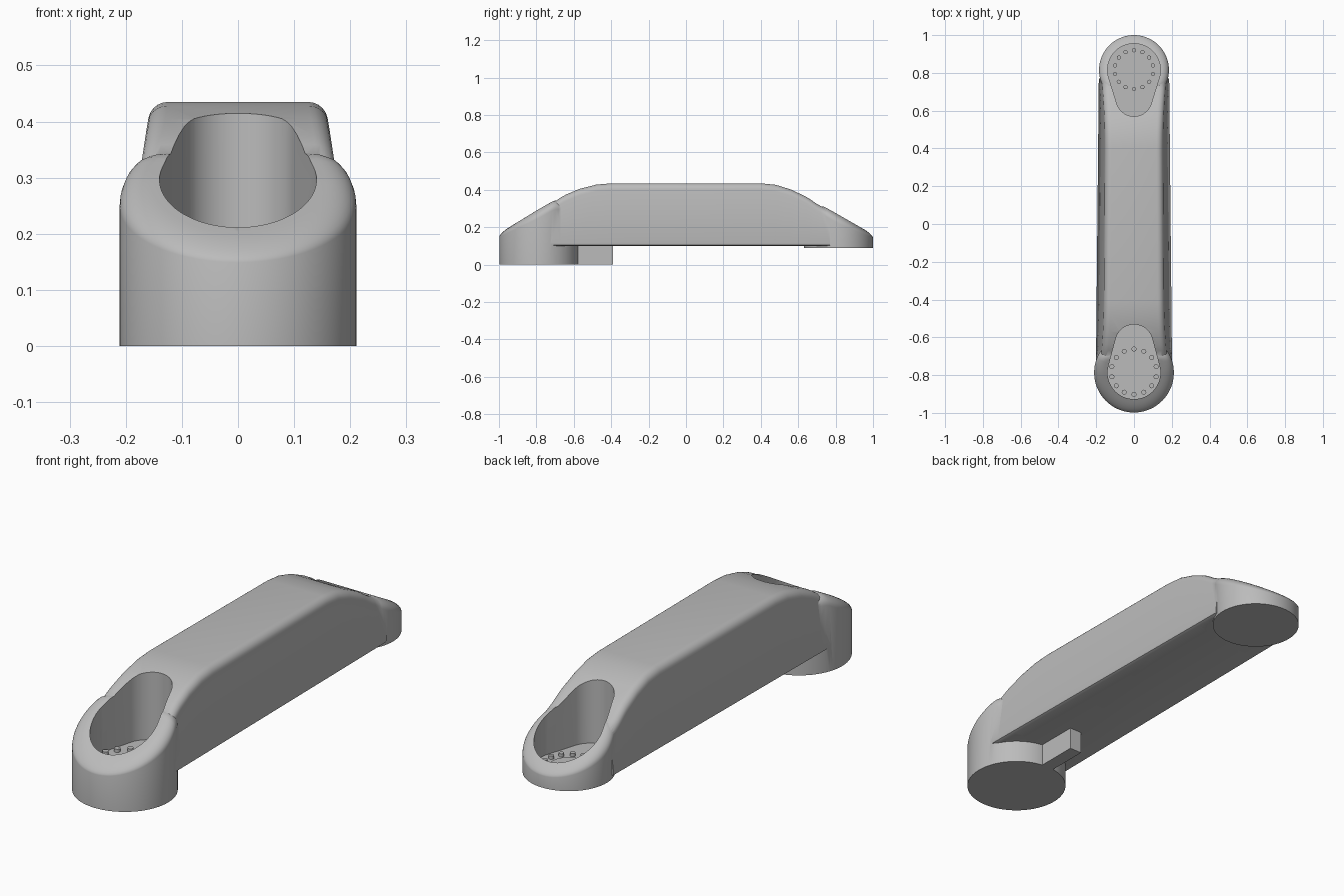
import bpy, bmesh, math
from mathutils import Vector

if "Cube" in bpy.data.objects:
    bpy.data.objects.remove(bpy.data.objects["Cube"])

grey = bpy.data.materials.new("satin grey")
grey.use_nodes = True
colour = (0.5, 0.5, 0.5, 1)
grey.diffuse_color = colour
grey.node_tree.nodes["Principled BSDF"].inputs["Base Color"].default_value = colour

FRONT, BACK = -0.787, 0.815
RIDGE = [(-1.0, 0.167), (-0.785, 0.298), (-0.67, 0.363), (-0.57, 0.405), (-0.48, 0.428),
         (-0.4, 0.435), (0.4, 0.435), (0.48, 0.427), (0.56, 0.402), (0.66, 0.355),
         (0.8, 0.277), (1.0, 0.162)]


def clamp(v):
    return max(0.0, min(1.0, v))


def ridge(y):
    """Height of the top surface along the arm."""
    for (y0, z0), (y1, z1) in zip(RIDGE, RIDGE[1:]):
        if y <= y1:
            return z0 + (z1 - z0) * (y - y0) / (y1 - y0)
    return RIDGE[-1][1]


def loft(name, rings):
    """Skin a row of equal closed rings and cap both ends."""
    bm = bmesh.new()
    loops = [[bm.verts.new(p) for p in ring] for ring in rings]
    n = len(loops[0])
    for a, b in zip(loops, loops[1:]):
        for i in range(n):
            j = (i + 1) % n
            bm.faces.new((a[i], a[j], b[j], b[i]))
    bm.faces.new(loops[0][::-1])
    bm.faces.new(loops[-1])
    bmesh.ops.recalc_face_normals(bm, faces=bm.faces)
    mesh = bpy.data.meshes.new(name)
    bm.to_mesh(mesh)
    bm.free()
    mesh.materials.append(grey)
    obj = bpy.data.objects.new(name, mesh)
    bpy.context.collection.objects.link(obj)
    return obj


def activate(obj):
    bpy.ops.object.select_all(action='DESELECT')
    obj.select_set(True)
    bpy.context.view_layer.objects.active = obj


def combine(target, tool, operation):
    activate(target)
    mod = target.modifiers.new(operation.title(), 'BOOLEAN')
    mod.operation, mod.solver, mod.object = operation, 'EXACT', tool
    bpy.ops.object.modifier_apply(modifier=mod.name)
    bpy.data.objects.remove(tool)


def smooth(obj):
    activate(obj)
    bpy.ops.object.shade_smooth_by_angle(angle=math.radians(32))


def circle(cy, r, z, n=72):
    return [(r * math.cos(math.tau * i / n), cy + r * math.sin(math.tau * i / n), z)
            for i in range(n)]


def hub(name, cy, radius, base):
    """Upright round end with a sloping top and rounded rim."""
    side = math.copysign(1, cy)

    def top(r, drop):
        ring = []
        for x, y, _ in circle(cy, r, 0):
            outward = clamp((y - cy) * side / r)
            inner = clamp(((cy - y) * side - 0.08) / 0.06)
            z = ridge(y) - drop * (1 - 0.6 * outward) - 0.03 * inner
            ring.append((x, y, z))
        return ring

    rings = [circle(cy, radius, base)]
    for k in range(8):
        t = k / 7 * math.pi / 2
        rings.append(top(radius - 0.055 * (1 - math.cos(t)), 0.048 * (1 - math.sin(t))))
    rings += [top((radius - 0.055) * f, 0) for f in (0.8, 0.6, 0.4, 0.2, 0.02)]
    return loft(name, rings)


def bar_section(y):
    """Tapered cross-section with rounded upper corners."""
    t = (y + 0.8) / 1.6
    low, high = 0.204 - 0.016 * t, 0.158 - 0.01 * t
    z = ridge(y) - 0.008 * clamp((abs(y) - 0.64) / 0.06)

    def width(h):
        return low + (high - low) * (h - 0.1) / 0.335

    half = [(low - 0.016, 0.1), (low - 0.005, 0.105), (width(0.116), 0.116)]
    r = 0.035
    for k in range(7):
        a = k / 6 * math.pi / 2
        half.append((width(z - r) - r * (1 - math.cos(a)), z - r * (1 - math.sin(a))))
    return [(x, y, h) for x, h in half] + [(-x, y, h) for x, h in reversed(half)]


def keyhole(name, big_y, big_r, small_y, small_r, floor):
    """Pocket cutter: hull of a large and a small circle."""
    side = math.copysign(1, big_y)
    reach = abs(big_y - small_y)
    a0 = math.asin((big_r - small_r) / reach)
    pts = []
    for k in range(41):
        a = -a0 + (math.pi + 2 * a0) * k / 40
        pts.append((big_r * math.cos(a), big_y + side * big_r * math.sin(a)))
    for k in range(25):
        a = math.pi + a0 + (math.pi - 2 * a0) * k / 24
        pts.append((small_r * math.cos(a), small_y + side * small_r * math.sin(a)))
    return loft(name, [[(x, y, z) for x, y in pts] for z in (floor, 0.7)])


# Main housing: bar joined with both round ends
stations = [-0.75, -0.72, -0.7, -0.64] + [y for y, _ in RIDGE if abs(y) < 0.75]
stations += [0.64, 0.7, 0.72, 0.77]
housing = loft("arm_housing", [bar_section(y) for y in sorted(set(stations))])
combine(housing, hub("front_hub", FRONT, 0.211, 0.0), 'UNION')
combine(housing, hub("back_hub", BACK, 0.185, 0.09), 'UNION')

# Small locating tab under the bar
tab = loft("tab", [[(x, y, z) for x, y in
                    ((-0.03, -0.65), (0.03, -0.65), (0.03, -0.39), (-0.03, -0.39))]
                   for z in (0.0, 0.107)])
combine(housing, tab, 'UNION')

# Pockets, cover discs and bolt rings
FLOOR = 0.114
combine(housing, keyhole("front_pocket", FRONT, 0.14, -0.632, 0.1, FLOOR), 'DIFFERENCE')
combine(housing, keyhole("back_pocket", BACK, 0.14, 0.665, 0.095, FLOOR), 'DIFFERENCE')
smooth(housing)

for end, cy, ring_r, bolt_r in (("front", -0.782, 0.12, 0.013), ("back", 0.817, 0.103, 0.011)):
    disc = loft(end + "_cover_disc", [circle(cy, 0.08, z, 48) for z in (FLOOR - 0.003, FLOOR + 0.003)])
    smooth(disc)
    for i in range(14):
        a = math.tau * (i + 0.5) / 14 + math.pi / 14 + math.pi / 2
        centre = Vector((ring_r * math.cos(a), cy + ring_r * math.sin(a), 0))
        rings = [[Vector(p) + centre for p in circle(0, bolt_r, z, 16)]
                 for z in (FLOOR - 0.003, FLOOR + 0.014)]
        smooth(loft(f"{end}_bolt_{i + 1}", rings))
